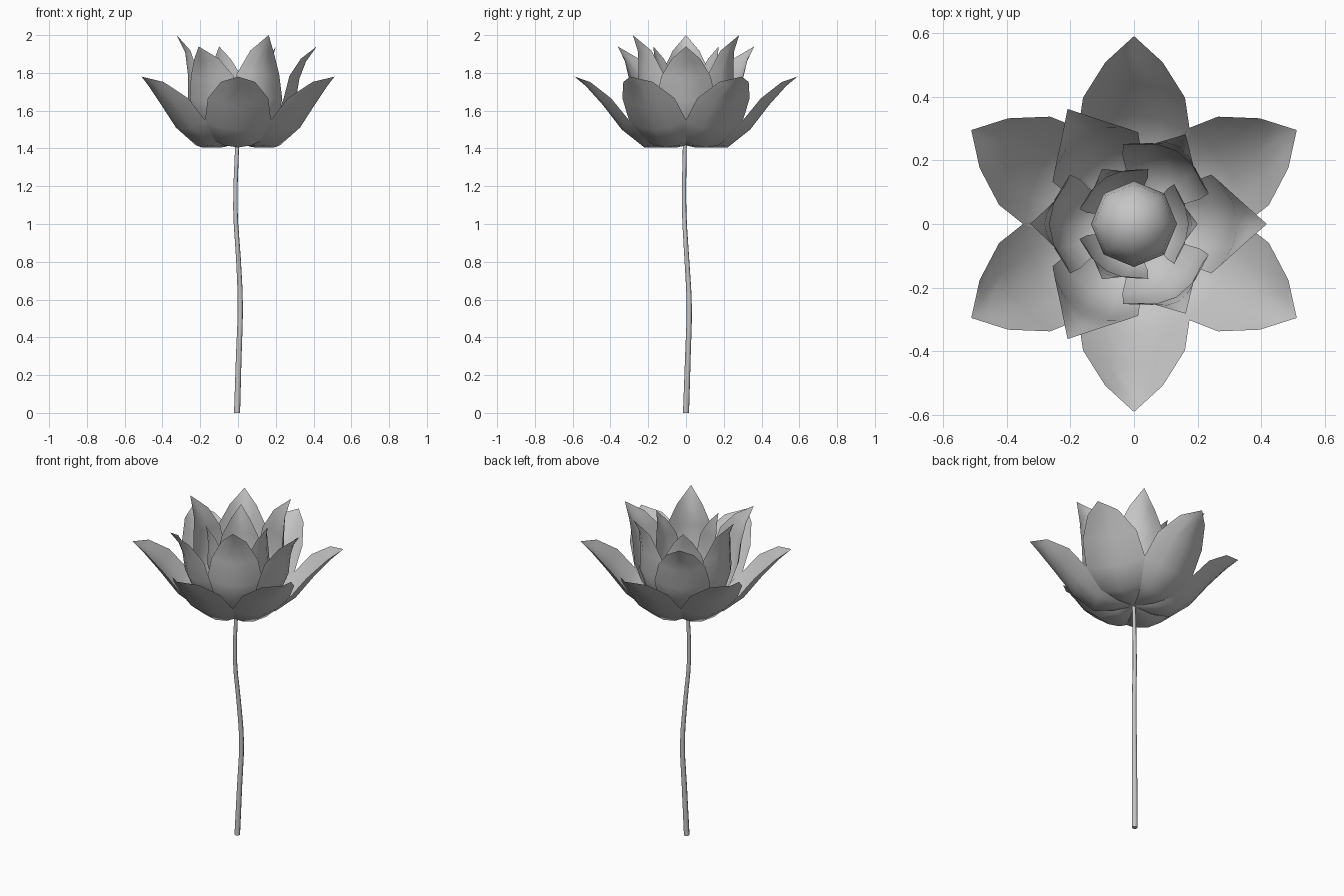
import bpy, bmesh
from math import radians
from mathutils import Matrix, Vector

cube = bpy.data.objects.get("Cube")
if cube:
    bpy.data.objects.remove(cube, do_unlink=True)

# One plain grey for the whole flower
grey = bpy.data.materials.new("soft_grey")
grey.use_nodes = True
colour = (0.56, 0.56, 0.56, 1)
grey.diffuse_color = colour
grey.node_tree.nodes["Principled BSDF"].inputs["Base Color"].default_value = colour


def add_object(name, data):
    obj = bpy.data.objects.new(name, data)
    bpy.context.collection.objects.link(obj)
    data.materials.append(grey)
    return obj


def mesh_object(name, bm):
    for face in bm.faces:
        face.smooth = True
    mesh = bpy.data.meshes.new(name)
    bm.to_mesh(mesh)
    bm.free()
    return add_object(name, mesh)


def petal(name, profile, cup, angle):
    """Cupped sheet from (radius, height, half width) stations, turned about z."""
    bm = bmesh.new()
    rows = []
    last = len(profile) - 1
    for i, (r, z, w) in enumerate(profile):
        before, after = profile[max(i - 1, 0)], profile[min(i + 1, last)]
        inward = Vector((before[1] - after[1], 0, after[0] - before[0])).normalized()
        row = []
        for u in (-1, -0.5, 0, 0.5, 1):
            row.append(bm.verts.new(Vector((r, u * w, z)) + inward * cup * w * u * u))
        rows.append(row)
    for a, b in zip(rows, rows[1:]):
        for j in range(4):
            bm.faces.new((a[j], b[j], b[j + 1], a[j + 1]))
    bmesh.ops.remove_doubles(bm, verts=bm.verts, dist=0.0005)
    bm.transform(Matrix.Rotation(radians(angle), 4, "Z"))
    return mesh_object(name, bm)


# Petal profiles from base to tip
outer = [(0, 1.425, 0.01), (0.1, 1.405, 0.09), (0.22, 1.405, 0.15), (0.34, 1.50, 0.175),
         (0.44, 1.63, 0.16), (0.53, 1.73, 0.09), (0.59, 1.78, 0)]
closed = [(0, 1.43, 0.01), (0.13, 1.43, 0.09), (0.22, 1.51, 0.14), (0.265, 1.65, 0.155),
          (0.265, 1.79, 0.13), (0.28, 1.91, 0.07), (0.325, 2.0, 0)]
opened = [(0, 1.43, 0.01), (0.14, 1.43, 0.09), (0.25, 1.52, 0.14), (0.305, 1.65, 0.155),
          (0.325, 1.77, 0.13), (0.36, 1.86, 0.075), (0.417, 1.94, 0)]
inner = [(0, 1.44, 0.01), (0.09, 1.46, 0.07), (0.14, 1.55, 0.11), (0.17, 1.67, 0.125),
         (0.17, 1.78, 0.1), (0.18, 1.87, 0.05), (0.2, 1.94, 0)]

# Rings of petals
for name, profile, cup, count, start in (
        ("outer_petal", outer, 0.35, 6, 30), ("closed_petal", closed, 0.42, 3, 60),
        ("open_petal", opened, 0.42, 3, 0), ("inner_petal", inner, 0.35, 3, 0)):
    for k in range(count):
        petal(f"{name}_{k + 1}", profile, cup, start + k * 360 / count)

# Rounded bud in the middle
bm = bmesh.new()
bmesh.ops.create_uvsphere(bm, u_segments=8, v_segments=8, radius=0.135)
bm.transform(Matrix.Translation((0, 0, 1.57)) @ Matrix.Diagonal((1, 1, 1.1, 1)))
mesh_object("bud", bm)

# Gently waving, tapered stem
curve = bpy.data.curves.new("stem", "CURVE")
curve.dimensions = "3D"
curve.bevel_depth = 0.016
curve.bevel_resolution = 2
curve.resolution_u = 3
curve.use_fill_caps = True
path = [(-0.005, 0, 0), (0.004, 0.01, 0.3), (0.012, 0.017, 0.57), (0.002, 0.004, 0.82),
        (-0.014, -0.01, 1.08), (-0.004, -0.006, 1.43)]
spline = curve.splines.new("BEZIER")
spline.bezier_points.add(len(path) - 1)
for i, (point, co) in enumerate(zip(spline.bezier_points, path)):
    point.co = co
    point.handle_left_type = point.handle_right_type = "AUTO"
    point.radius = 1 - 0.07 * i
add_object("stem", curve)
